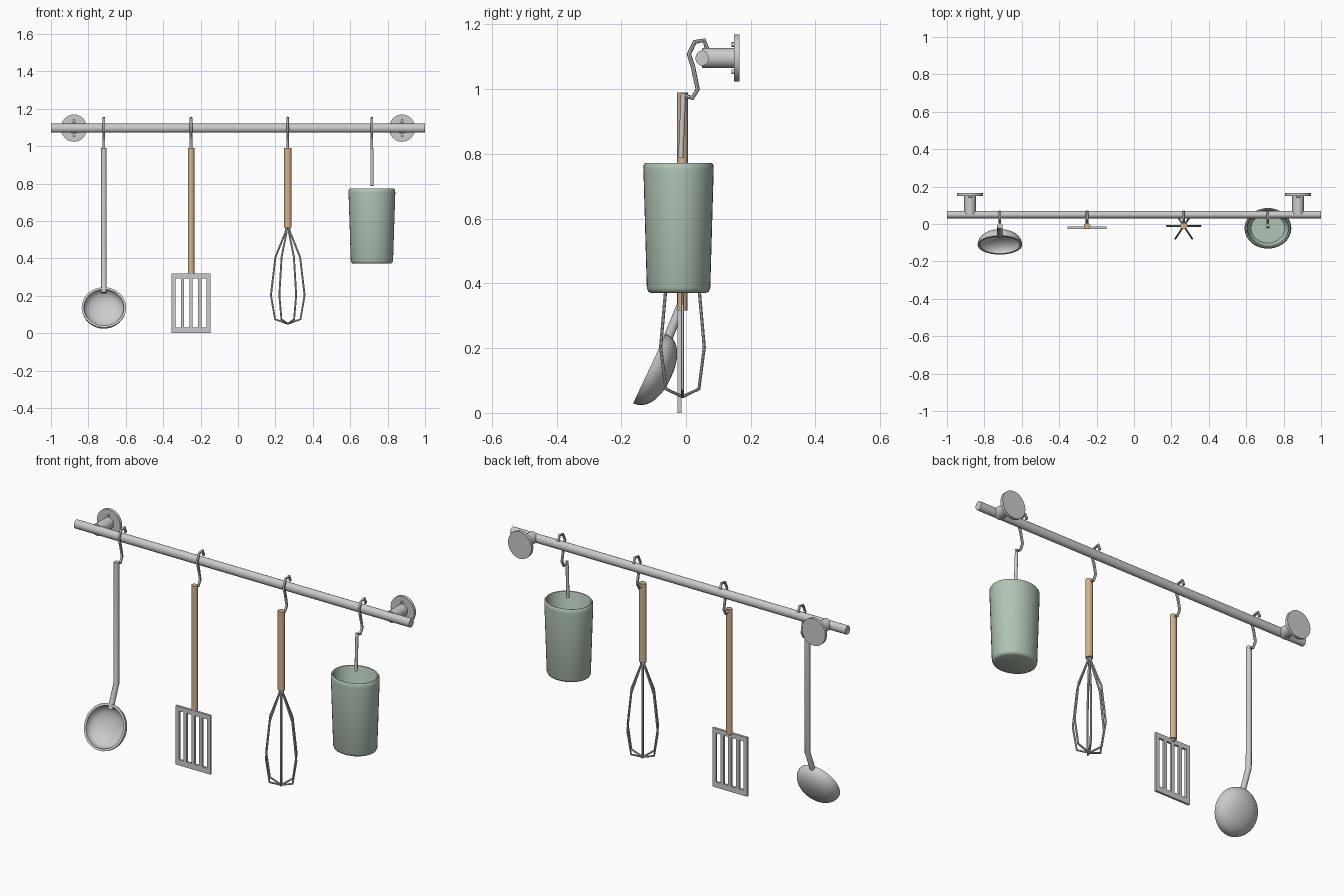
import bpy, bmesh, math
from mathutils import Vector, Matrix

if "Cube" in bpy.data.objects:
    bpy.data.objects.remove(bpy.data.objects["Cube"])


def material(name, rgb):
    m = bpy.data.materials.new(name)
    m.diffuse_color = (*rgb, 1)
    m.use_nodes = True
    m.node_tree.nodes["Principled BSDF"].inputs["Base Color"].default_value = m.diffuse_color
    return m


GREEN = material("sage_green", (0.44, 0.55, 0.46))
WOOD = material("wood", (0.64, 0.45, 0.26))


def add_mesh(name, mesh, mat=None):
    ob = bpy.data.objects.new(name, mesh)
    bpy.context.collection.objects.link(ob)
    if mat:
        mesh.materials.append(mat)
    return ob


def curve_mesh(name, cu, mat=None):
    tmp = bpy.data.objects.new("tmp", cu)
    bpy.context.collection.objects.link(tmp)
    bpy.context.view_layer.update()
    dg = bpy.context.evaluated_depsgraph_get()
    mesh = bpy.data.meshes.new_from_object(tmp.evaluated_get(dg))
    bpy.data.objects.remove(tmp)
    return add_mesh(name, mesh, mat)


def add_spline(cu, pts, cyclic=False):
    sp = cu.splines.new('POLY')
    sp.points.add(len(pts) - 1)
    for p, c in zip(sp.points, pts):
        p.co = (*c, 1)
    sp.use_cyclic_u = cyclic


def tube(name, paths, radius, res=4, mat=None):
    cu = bpy.data.curves.new(name, 'CURVE')
    cu.dimensions = '3D'
    cu.bevel_depth = radius
    cu.bevel_resolution = res
    cu.use_fill_caps = True
    for pts in paths:
        add_spline(cu, pts)
    return curve_mesh(name, cu, mat)


def cylinder(name, center, axis, length, rx, ry=None, segs=24, mat=None):
    bm = bmesh.new()
    bmesh.ops.create_cone(bm, cap_ends=True, segments=segs, radius1=1, radius2=1, depth=length)
    bmesh.ops.scale(bm, vec=(rx, ry or rx, 1), verts=bm.verts)
    rot = Vector((0, 0, 1)).rotation_difference(Vector(axis)).to_matrix().to_4x4()
    bm.transform(Matrix.Translation(center) @ rot)
    mesh = bpy.data.meshes.new(name)
    bm.to_mesh(mesh)
    bm.free()
    return add_mesh(name, mesh, mat)


def lathe(name, profile, matrix, segs=32, mat=None):
    bm = bmesh.new()
    vs = [bm.verts.new((r, 0, z)) for r, z in profile]
    es = [bm.edges.new(p) for p in zip(vs, vs[1:])]
    bmesh.ops.spin(bm, geom=vs + es, cent=(0, 0, 0), axis=(0, 0, 1),
                   angle=2 * math.pi, steps=segs)
    bmesh.ops.remove_doubles(bm, verts=bm.verts, dist=1e-5)
    bmesh.ops.recalc_face_normals(bm, faces=bm.faces)
    bm.transform(matrix)
    mesh = bpy.data.meshes.new(name)
    bm.to_mesh(mesh)
    bm.free()
    return add_mesh(name, mesh, mat)


RAIL_Y, RAIL_Z = 0.05, 1.096
LADLE, SPATULA, WHISK, CUP = -0.717, -0.251, 0.266, 0.716

# rail with wall mounts
cylinder("rail", (0, RAIL_Y, RAIL_Z), (1, 0, 0), 2, 0.0235, 0.0205)
for side, sx in (("left", -1), ("right", 1)):
    x = sx * 0.877
    cylinder(side + "_post", (x, 0.1, RAIL_Z), (0, 1, 0), 0.1, 0.031)
    cylinder(side + "_wall_plate", (x, 0.157, RAIL_Z), (0, 1, 0), 0.016, 0.07, 0.073, 32)
    for i, dz in enumerate((-0.042, 0.042)):
        cylinder(f"{side}_screw_{i}", (x, 0.146, RAIL_Z + dz), (0, 1, 0), 0.012, 0.007, segs=12)

# S hooks
HOOK = [(0.066, 1.122), (0.056, 1.151), (0.027, 1.146), (0.009, 1.108),
        (0.022, 1.068), (0.036, 1.0), (0.02, 0.973), (-0.006, 0.98)]
for label, x in (("ladle", LADLE), ("spatula", SPATULA), ("whisk", WHISK), ("cup", CUP)):
    tube(label + "_hook", [[(x, y, z) for y, z in HOOK]], 0.007, 2)

# ladle handle with bent neck
tube("ladle_handle", [[(LADLE, -0.011, 0.99), (LADLE, -0.013, 0.336), (LADLE, -0.062, 0.216)]], 0.0145)


# ladle bowl, tilted to the front
def bowl_arc(r, d, n=10):
    ts = [i / n * math.pi / 2 for i in range(n + 1)]
    return [(r * math.sin(t) ** 0.9, -d * max(math.cos(t), 0) ** 0.9) for t in ts]


bowl = bowl_arc(0.119, 0.072) + bowl_arc(0.107, 0.061)[::-1]
bowl[0] = (0, -0.072)
bowl[-1] = (0, -0.061)
lathe("ladle_bowl", bowl, Matrix.Translation((LADLE, -0.1125, 0.1375)) @ Matrix.Rotation(1.13, 4, 'X'))

# spatula handle and slotted blade
cylinder("spatula_handle", (SPATULA, -0.011, 0.653), (0, 0, 1), 0.674, 0.0175, 0.0155, 16, WOOD)
cylinder("spatula_ferrule", (SPATULA, -0.016, 0.325), (0, 0, 1), 0.04, 0.009, segs=12)
cu = bpy.data.curves.new("blade", 'CURVE')
cu.dimensions = '2D'
cu.fill_mode = 'BOTH'
cu.extrude = 0.006


def rect(x0, x1, z0, z1):
    add_spline(cu, [(x0, z0, 0), (x1, z0, 0), (x1, z1, 0), (x0, z1, 0)], True)


rect(-0.104, 0.104, 0, 0.318)
for i in range(4):
    c = (i - 1.5) * 0.046
    rect(c - 0.014, c + 0.014, 0.03, 0.293)
blade = curve_mesh("spatula_blade", cu)
blade.data.transform(Matrix.Translation((SPATULA, -0.02, 0)) @ Matrix.Rotation(math.pi / 2, 4, 'X'))

# whisk handle and wires
cylinder("whisk_handle", (WHISK, -0.011, 0.778), (0, 0, 1), 0.424, 0.02, 0.0172, 16, WOOD)
WIRE = [(0.006, 0.575), (0.012, 0.54), (0.066, 0.406), (0.09, 0.203), (0.068, 0.074), (0, 0.05)]
wires = []
for k in range(6):
    a = k * math.pi / 3
    wires.append([(WHISK + r * math.cos(a), -0.011 + 0.865 * r * math.sin(a), z) for r, z in WIRE])
tube("whisk_wires", wires, 0.005, 2)

# hanging cup with its hanger rod
tube("cup_hanger", [[(CUP, -0.008, 0.988), (CUP, -0.016, 0.788)]], 0.008)
CUP_PROFILE = [(0, 0.371), (0.1, 0.371), (0.108, 0.375), (0.113, 0.386), (0.125, 0.75),
               (0.124, 0.765), (0.119, 0.772), (0.113, 0.77), (0.109, 0.762),
               (0.1, 0.40), (0.09, 0.389), (0, 0.387)]
lathe("cup", CUP_PROFILE, Matrix.Translation((CUP, -0.023, 0)) @ Matrix.Diagonal((1, 0.868, 1, 1)), 40, GREEN)

# smooth shading with sharp edges kept
bpy.ops.object.select_all(action='SELECT')
bpy.context.view_layer.objects.active = blade
bpy.ops.object.shade_smooth_by_angle(angle=math.radians(42))
